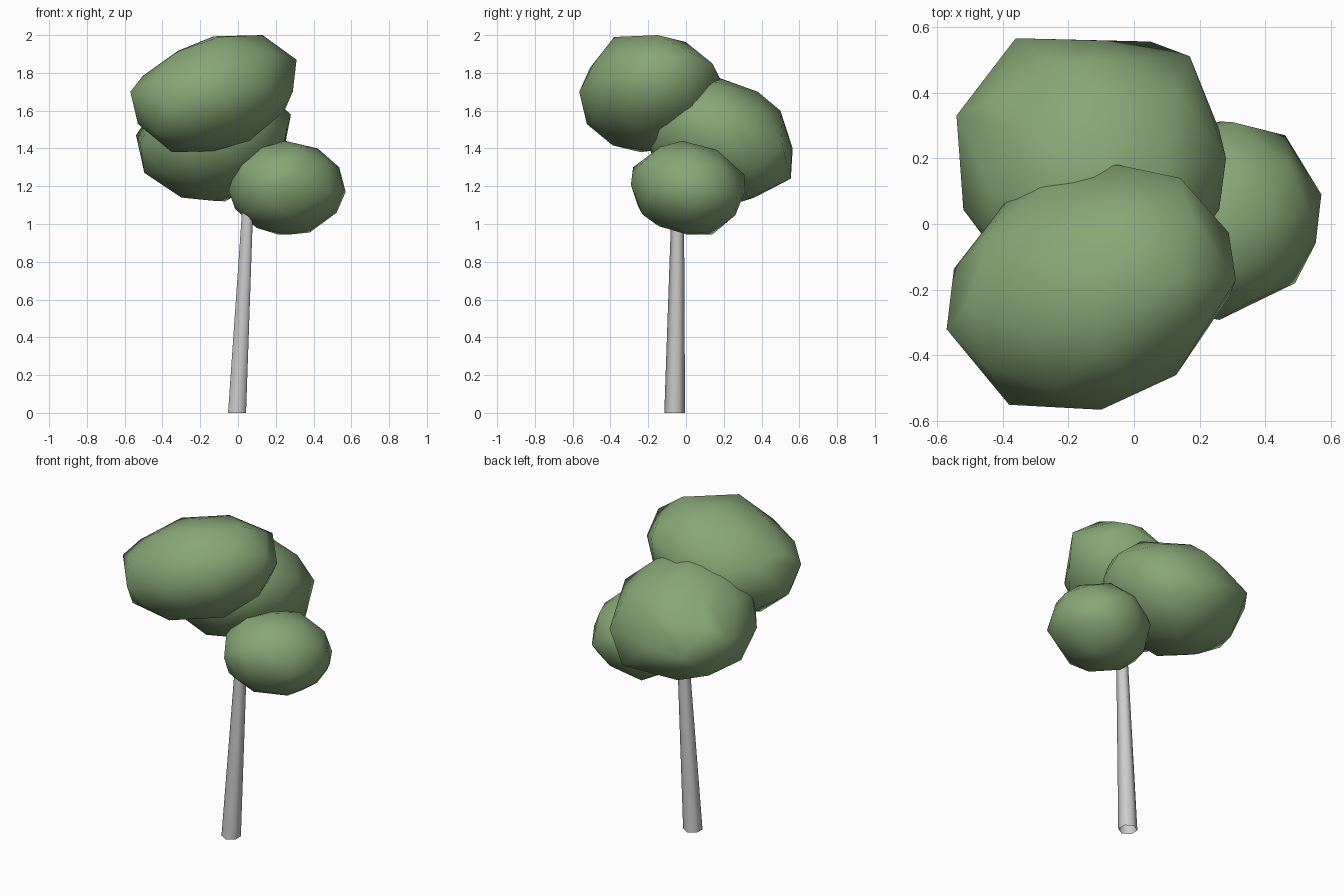
import bpy, bmesh
from math import sqrt, cos, sin, tau
from mathutils import Vector, Matrix

if "Cube" in bpy.data.objects:
    bpy.data.objects.remove(bpy.data.objects["Cube"])

leaf = bpy.data.materials.new("leaf_green")
leaf.diffuse_color = (0.24, 0.385, 0.18, 1)
leaf.use_nodes = True
leaf.node_tree.nodes["Principled BSDF"].inputs["Base Color"].default_value = leaf.diffuse_color


def finish(bm, name, mat=None):
    bmesh.ops.recalc_face_normals(bm, faces=bm.faces)
    me = bpy.data.meshes.new(name)
    bm.to_mesh(me)
    bm.free()
    for p in me.polygons:
        p.use_smooth = True
    if mat:
        me.materials.append(mat)
    ob = bpy.data.objects.new(name, me)
    bpy.context.collection.objects.link(ob)
    return ob


def foliage(name, centre, half, tilt, corners):
    """Low-poly ellipsoid: half extents, tilt (xy, xz, yz), then corners pulled out."""
    hx, hy, hz = half
    xy, xz, yz = tilt
    # skew matrix that gives the ellipsoid exactly these extents and tilts
    a = hx
    b, d = xy / a, xz / a
    c = sqrt(hy * hy - b * b)
    e = (yz - b * d) / c
    f = sqrt(hz * hz - d * d - e * e)
    skew = Matrix(((a, 0, 0), (b, c, 0), (d, e, f)))
    ball = bmesh.new()
    bmesh.ops.create_icosphere(ball, subdivisions=2, radius=1.01)
    pts = [skew @ v.co + Vector(centre) for v in ball.verts]
    ball.free()
    # each corner replaces its nearest ball point
    corners = [Vector(k) for k in corners]
    for p in corners:
        pts.remove(min(pts, key=lambda q: (q - p).length))
    # convex lump through the points
    bm = bmesh.new()
    for p in pts + corners:
        bm.verts.new(p)
    bmesh.ops.convex_hull(bm, input=bm.verts)
    bmesh.ops.delete(bm, geom=[v for v in bm.verts if not v.link_faces], context='VERTS')
    return finish(bm, name, leaf)


# upper front crown
foliage("upper_foliage", (-0.13, -0.195, 1.69), (0.435, 0.37, 0.31), (0.025, 0.033, 0.006),
        [(-0.57, -0.32, 1.70), (0.31, -0.17, 1.87), (-0.10, -0.565, 1.70),
         (-0.38, -0.55, 1.64), (0.13, -0.15, 2.0), (-0.35, -0.24, 1.38),
         (-0.10, -0.38, 1.99), (-0.05, 0.18, 1.77), (0.14, 0.14, 1.85),
         (0.06, -0.22, 1.44), (-0.53, -0.25, 1.53), (-0.28, 0.12, 1.72),
         (0.29, -0.22, 1.70)])

# middle back crown
foliage("back_foliage", (-0.13, 0.165, 1.45), (0.405, 0.39, 0.33), (0, 0.015, -0.02),
        [(-0.36, 0.565, 1.40), (0.17, 0.51, 1.42), (0.05, 0.555, 1.24),
         (-0.54, 0.33, 1.47), (0.28, 0.20, 1.58), (-0.07, 0.30, 1.12),
         (-0.10, 0.38, 1.70), (-0.10, 0.50, 1.60), (0.13, 0.40, 1.61),
         (0.22, 0.35, 1.27), (-0.44, 0.12, 1.62), (-0.30, 0.20, 1.14)])

# lower right crown
foliage("lower_foliage", (0.26, 0.01, 1.19), (0.305, 0.30, 0.245), (0.008, 0, -0.005),
        [(0.57, 0.09, 1.17), (0.46, 0.27, 1.15), (0.49, -0.18, 1.17),
         (0.25, -0.02, 1.44), (0.21, 0.14, 0.945), (0.38, 0.08, 0.955),
         (0.20, -0.28, 1.30), (0.28, -0.23, 1.05), (0.30, 0.31, 1.26),
         (-0.05, -0.03, 1.18)])

# leaning tapered six-sided trunk, open at both ends
bm = bmesh.new()
sides = 6
rings = []
for x, y, z, r in ((-0.005, -0.06, 0, 0.055), (0.065, -0.04, 1.35, 0.028)):
    rings.append([bm.verts.new((x + r * sin(tau * i / sides), y + r * cos(tau * i / sides), z))
                  for i in range(sides)])
for i in range(sides):
    j = (i + 1) % sides
    bm.faces.new((rings[0][i], rings[0][j], rings[1][j], rings[1][i]))
finish(bm, "trunk")
